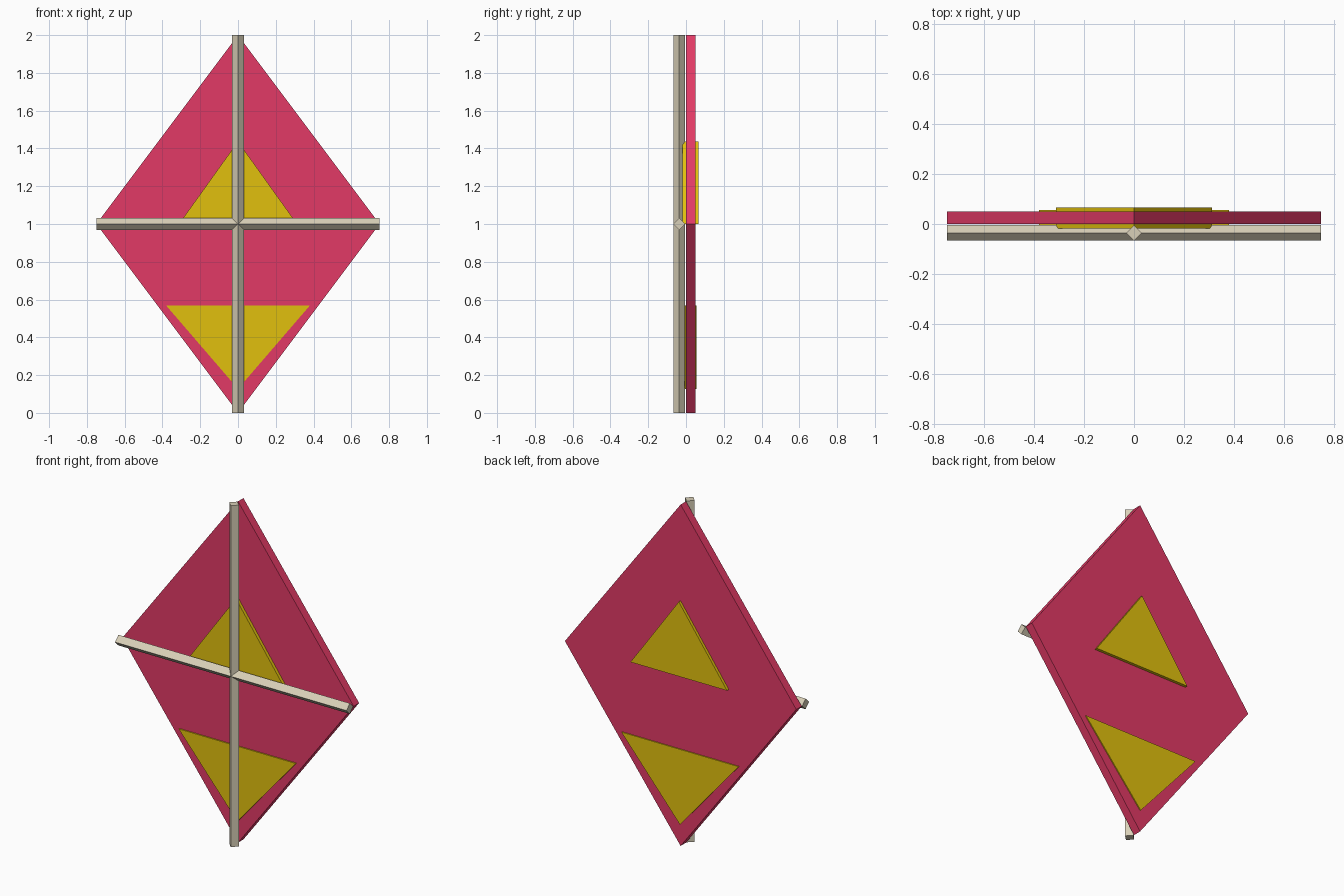
import bpy, bmesh
from mathutils import Vector

if "Cube" in bpy.data.objects:
    bpy.data.objects.remove(bpy.data.objects["Cube"])


def material(name, srgb):
    mat = bpy.data.materials.new(name)
    lin = [((c / 255 + 0.055) / 1.055) ** 2.4 for c in srgb]
    mat.diffuse_color = (*lin, 1.0)
    mat.use_nodes = True
    mat.node_tree.nodes["Principled BSDF"].inputs["Base Color"].default_value = mat.diffuse_color
    return mat


crimson = material("crimson cloth", (226, 58, 102))
yellow = material("yellow cloth", (225, 192, 13))
wood = material("pale wood", (217, 208, 184))


def prism(name, outline, sweep, mat):
    """Flat outline extruded along the sweep vector."""
    bm = bmesh.new()
    face = bm.faces.new([bm.verts.new(p) for p in outline])
    new = bmesh.ops.extrude_face_region(bm, geom=[face], use_keep_orig=True)["geom"]
    bmesh.ops.translate(bm, vec=Vector(sweep),
                        verts=[v for v in new if isinstance(v, bmesh.types.BMVert)])
    bmesh.ops.recalc_face_normals(bm, faces=bm.faces)
    mesh = bpy.data.meshes.new(name)
    bm.to_mesh(mesh)
    bm.free()
    mesh.materials.append(mat)
    obj = bpy.data.objects.new(name, mesh)
    bpy.context.collection.objects.link(obj)
    return obj


def panel(name, points, y0, y1, mat):
    return prism(name, [(x, y0, z) for x, z in points], (0, y1 - y0, 0), mat)


# Diamond sail
panel("sail", [(0, 0), (0.75, 1), (0, 2), (-0.75, 1)], 0.0, 0.05, crimson)

# Triangular patches passing through the sail
panel("upper_patch", [(-0.313, 1.0), (0.313, 1.0), (0, 1.437)], -0.019, 0.067, yellow)
panel("lower_patch", [(-0.38, 0.568), (0, 0.127), (0.38, 0.568)], -0.007, 0.056, yellow)

# Crossed spars, square section turned on edge
R, Y = 0.031, -0.036
prism("upright_spar", [(R, Y, 0), (0, Y + R, 0), (-R, Y, 0), (0, Y - R, 0)],
      (0, 0, 2), wood)
prism("cross_spar", [(-0.75, Y + R, 1), (-0.75, Y, 1 + R), (-0.75, Y - R, 1), (-0.75, Y, 1 - R)],
      (1.5, 0, 0), wood)
